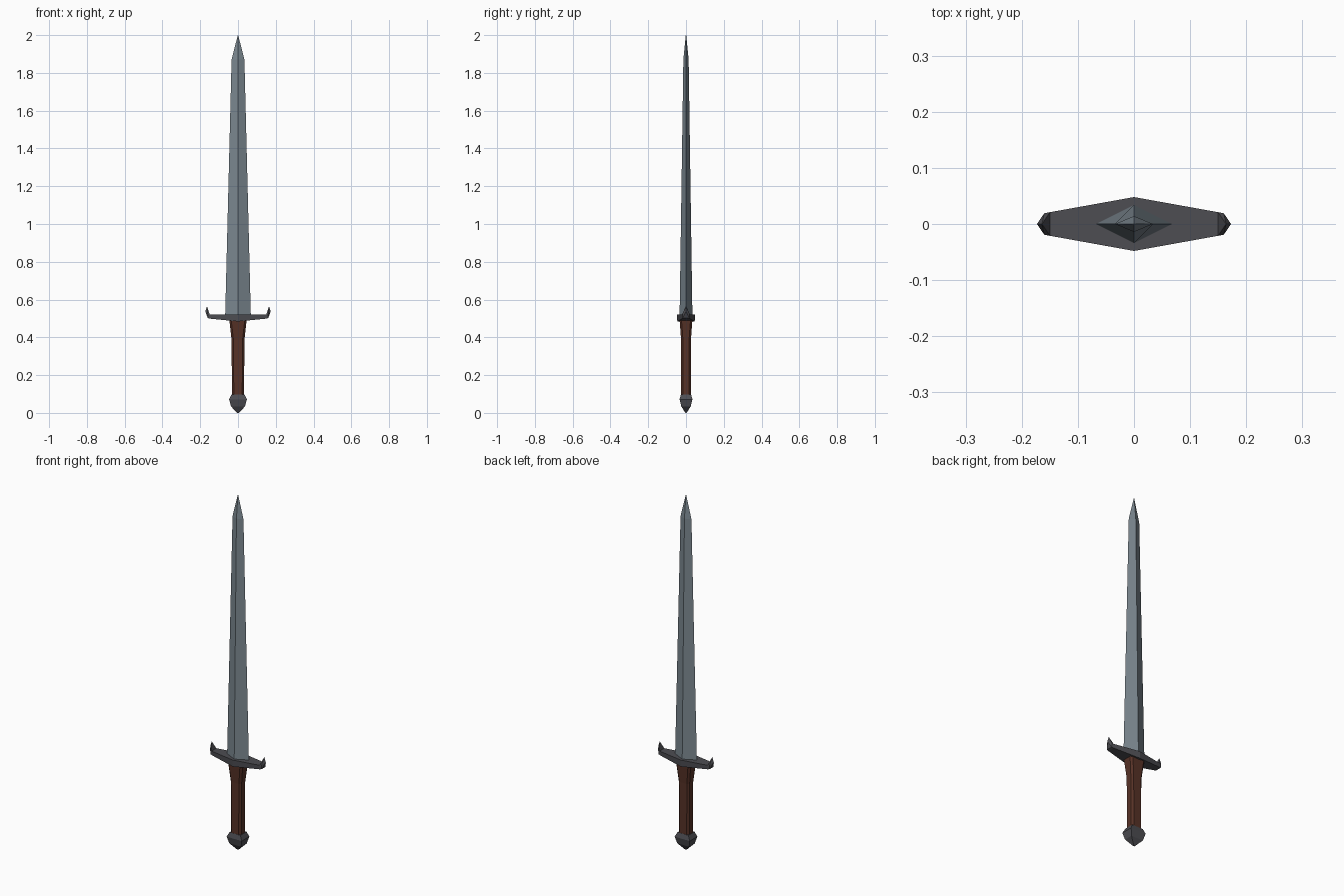
import bpy, bmesh

if "Cube" in bpy.data.objects:
    bpy.data.objects.remove(bpy.data.objects["Cube"])


def material(name, rgb):
    m = bpy.data.materials.new(name)
    m.diffuse_color = (*rgb, 1)
    m.use_nodes = True
    m.node_tree.nodes["Principled BSDF"].inputs["Base Color"].default_value = m.diffuse_color
    return m


STEEL = material("blue_grey_steel", (0.20, 0.245, 0.28))
IRON = material("dark_iron", (0.075, 0.075, 0.085))
LEATHER = material("brown_leather", (0.095, 0.032, 0.020))


def finish(name, bm, mat):
    bmesh.ops.remove_doubles(bm, verts=bm.verts[:], dist=1e-5)
    bmesh.ops.recalc_face_normals(bm, faces=bm.faces[:])
    me = bpy.data.meshes.new(name)
    bm.to_mesh(me)
    bm.free()
    me.materials.append(mat)
    ob = bpy.data.objects.new(name, me)
    bpy.context.collection.objects.link(ob)
    return ob


def loft(name, section, rings, mat):
    """Stack section(half_x, half_y) outlines at each (z, half_x, half_y)."""
    bm = bmesh.new()
    loops = [[bm.verts.new((x, y, z)) for x, y in section(hx, hy)] for z, hx, hy in rings]
    n = len(loops[0])
    for a, b in zip(loops, loops[1:]):
        for i in range(n):
            j = (i + 1) % n
            bm.faces.new((a[i], a[j], b[j], b[i]))
    bm.faces.new(loops[0][::-1])
    bm.faces.new(loops[-1])
    return finish(name, bm, mat)


def hull(name, points, mat):
    bm = bmesh.new()
    for p in points:
        bm.verts.new(p)
    bmesh.ops.convex_hull(bm, input=bm.verts[:])
    bmesh.ops.dissolve_limit(bm, angle_limit=0.01, verts=bm.verts[:], edges=bm.edges[:])
    return finish(name, bm, mat)


def diamond(hx, hy):
    return [(hx, 0), (0, hy), (-hx, 0), (0, -hy)]


def rectangle(hx, hy):
    return [(hx, -hy), (hx, hy), (-hx, hy), (-hx, -hy)]


def chamfered(hx, hy, c=0.01):
    return [(hx, c - hy), (hx, hy - c), (hx - c, hy), (c - hx, hy),
            (-hx, hy - c), (-hx, c - hy), (c - hx, -hy), (hx - c, -hy)]


# Blade with a central ridge
loft("blade", diamond, [(0.51, 0.068, 0.034), (1.87, 0.034, 0.014), (2.0, 0.001, 0.001)], STEEL)

# Grip flaring towards the guard
loft("grip", chamfered, [(0.085, 0.032, 0.026), (0.385, 0.034, 0.026), (0.495, 0.046, 0.034)], LEATHER)

# Four-sided pommel
loft("pommel", rectangle, [(0.0, 0.004, 0.003), (0.034, 0.037, 0.025),
                           (0.072, 0.047, 0.034), (0.098, 0.034, 0.027)], IRON)

# Guard bar, wide in the middle
bar = []
for s in (-1, 1):
    bar += [(0, s * 0.048, 0.522), (0, s * 0.046, 0.484)]
    for e in (-1, 1):
        bar += [(e * 0.15, s * 0.021, 0.522), (e * 0.15, s * 0.020, 0.499)]
hull("guard", bar, IRON)

# Upturned horns at the guard ends
for side, e in (("left", -1), ("right", 1)):
    pts = [(e * 0.173, 0, 0.537), (e * 0.164, 0, 0.565)]
    for s in (-1, 1):
        pts += [(e * 0.15, s * 0.021, 0.522), (e * 0.15, s * 0.020, 0.499),
                (e * 0.160, s * 0.018, 0.502), (e * 0.160, s * 0.019, 0.525)]
    hull("guard_horn_" + side, pts, IRON)
